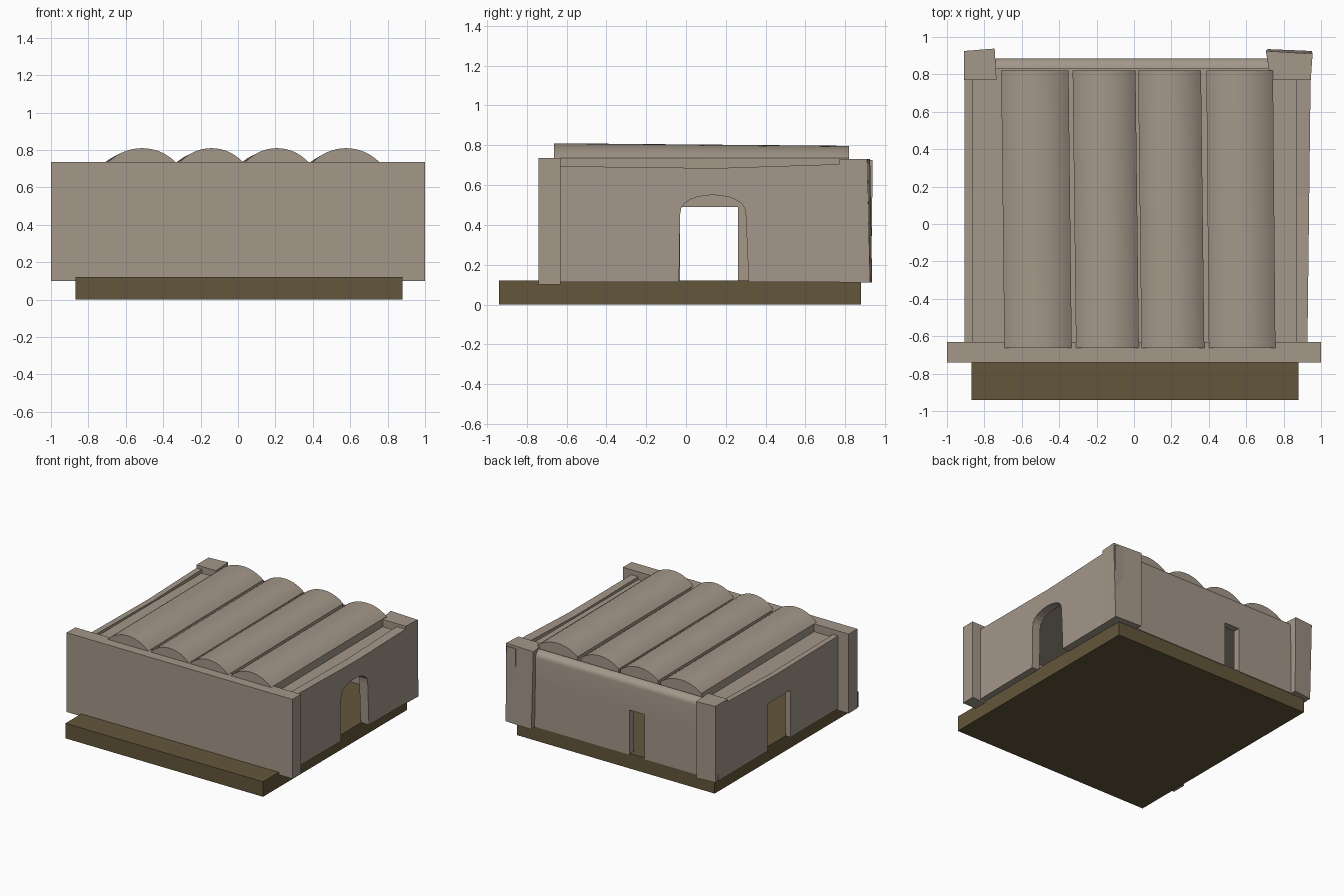
import bpy, bmesh, math

if "Cube" in bpy.data.objects:
    bpy.data.objects.remove(bpy.data.objects["Cube"])


def material(name, rgb):
    m = bpy.data.materials.new(name)
    m.diffuse_color = (*rgb, 1)
    m.use_nodes = True
    m.node_tree.nodes["Principled BSDF"].inputs["Base Color"].default_value = m.diffuse_color
    return m


PLASTER = material("weathered plaster", (0.37, 0.31, 0.25))
EARTH = material("brown earth", (0.125, 0.092, 0.043))


def loft(name, ring_a, ring_b, mat, smooth=False):
    """Closed solid between two matching outlines."""
    bm = bmesh.new()
    a = [bm.verts.new(p) for p in ring_a]
    b = [bm.verts.new(p) for p in ring_b]
    n = len(a)
    bm.faces.new(a)
    bm.faces.new(b[::-1])
    for i in range(n):
        j = (i + 1) % n
        bm.faces.new((a[j], a[i], b[i], b[j]))
    bmesh.ops.recalc_face_normals(bm, faces=bm.faces[:])
    me = bpy.data.meshes.new(name)
    bm.to_mesh(me)
    bm.free()
    me.materials.append(mat)
    ob = bpy.data.objects.new(name, me)
    bpy.context.collection.objects.link(ob)
    if smooth:
        bpy.ops.object.select_all(action='DESELECT')
        ob.select_set(True)
        bpy.context.view_layer.objects.active = ob
        bpy.ops.object.shade_smooth_by_angle(angle=math.radians(35))
    return ob


def box(name, x0, x1, y0, y1, z0, z1, mat):
    pts = [(x0, y0), (x1, y0), (x1, y1), (x0, y1)]
    return loft(name, [(x, y, z0) for x, y in pts], [(x, y, z1) for x, y in pts], mat)


def post(name, bottom, top, z0, z1):
    return loft(name, [(x, y, z0) for x, y in bottom], [(x, y, z1) for x, y in top], PLASTER)


# ground slab and thick front wall
box("ground_slab", -0.87, 0.88, -0.94, 0.88, 0.0, 0.12, EARTH)
box("front_wall", -1.0, 1.0, -0.74, -0.63, 0.10, 0.735, PLASTER)

# left wall with a square doorway
left = [(-0.64, 0.112), (-0.03, 0.112), (-0.03, 0.49), (0.26, 0.49), (0.26, 0.112),
        (0.88, 0.112), (0.88, 0.705), (0.15, 0.685), (-0.64, 0.695)]
loft("left_wall", [(-0.905, y, z) for y, z in left],
     [(-0.86, y, z) for y, z in left], PLASTER)

# right wall with an arched doorway
arch = [(0.135 - 0.165 * math.cos(t), 0.45 + 0.1 * math.sin(t) ** 0.8)
        for t in [math.pi * i / 12 for i in range(13)]]
right = [(-0.64, 0.112), (-0.035, 0.112)] + arch + \
        [(0.315, 0.112), (0.92, 0.112), (0.92, 0.71), (0.15, 0.685), (-0.64, 0.695)]
loft("right_wall", [(0.935 + 0.012 * y, y, z) for y, z in right],
     [(0.865, y, z) for y, z in right], PLASTER)

# back wall: pieces around a small opening, with a rounded top edge
def back_piece(name, x0, x1, z0, z1, rounded):
    prof = [(0.83, z0), (0.885, z0)]
    if rounded:
        prof += [(0.83 + 0.055 * math.cos(t), z1 - 0.05 + 0.05 * math.sin(t))
                 for t in [math.pi / 2 * i / 6 for i in range(7)]]
    else:
        prof += [(0.885, z1), (0.83, z1)]
    return loft(name, [(x0, y, z) for y, z in prof],
                [(x1, y, z) for y, z in prof], PLASTER, rounded)


back_piece("back_wall_left", -0.80, -0.25, 0.112, 0.47, False)
back_piece("back_wall_right", -0.12, 0.80, 0.112, 0.47, False)
back_piece("back_wall_top", -0.80, 0.80, 0.47, 0.715, True)

# corner posts at the back
post("back_left_post", [(-0.905, 0.77), (-0.735, 0.77), (-0.745, 0.93), (-0.9, 0.915)],
     [(-0.908, 0.77), (-0.735, 0.77), (-0.745, 0.938), (-0.908, 0.925)], 0.11, 0.725)
post("back_right_post", [(0.735, 0.77), (0.945, 0.77), (0.95, 0.925), (0.715, 0.935)],
     [(0.73, 0.77), (0.945, 0.77), (0.955, 0.91), (0.705, 0.925)], 0.11, 0.73)

# flat roof, slightly below the wall tops
box("roof_slab", -0.88, 0.88, -0.64, 0.84, 0.61, 0.672, PLASTER)

# four barrel vaults lying across the roof
def vault_ring(cx, half, y, top):
    low = 0.735
    rise = top - low
    r = (half * half + rise * rise) / (2 * rise)
    a = math.asin(half / r)
    arc = [(cx + r * math.sin(t), y, top - r + r * math.cos(t))
           for t in [-a + 2 * a * i / 14 for i in range(15)]]
    return [(cx - half, y, 0.65)] + arc + [(cx + half, y, 0.65)]


vaults = [(-0.513, -0.530, 0.180), (-0.142, -0.160, 0.168),
          (0.208, 0.190, 0.168), (0.578, 0.565, 0.178)]
for i, (front, back, half) in enumerate(vaults):
    loft(f"roof_vault_{i + 1}", vault_ring(front, half, -0.662, 0.81),
         vault_ring(back, half, 0.82, 0.797), PLASTER, True)
